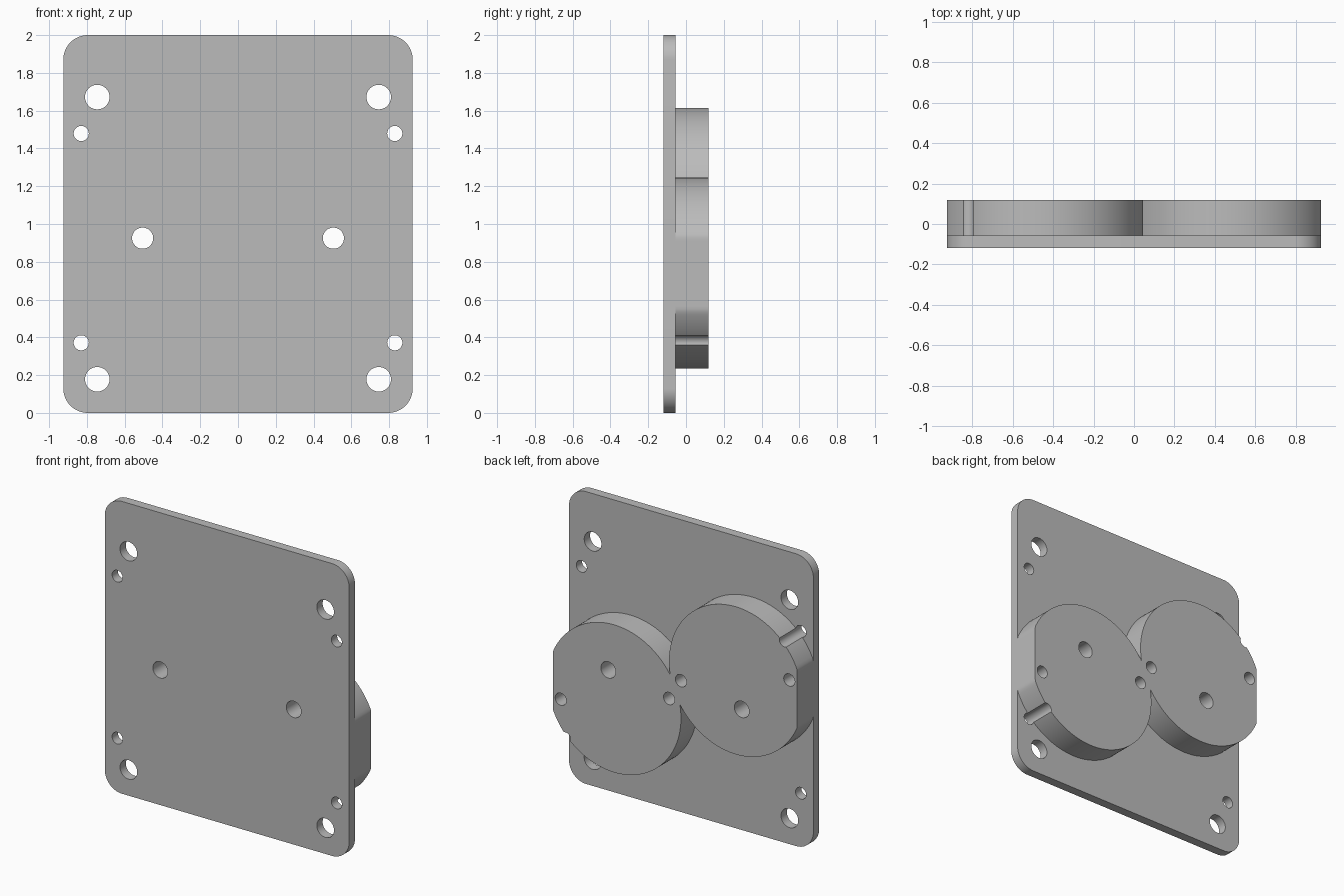
import bpy
import bmesh
from math import sin, cos, pi, radians

if "Cube" in bpy.data.objects:
    bpy.data.objects.remove(bpy.data.objects["Cube"], do_unlink=True)

HALF_W, HEIGHT, CORNER = 0.925, 2.0, 0.13
FRONT, SEAT, BACK = -0.119, -0.056, 0.119
MID = 0.925                                  # height of the rotational symmetry axis
DISC_R, DISC_X, DISC_RISE = 0.505, 0.46, 0.185

grey = bpy.data.materials.new("plain grey")
grey.use_nodes = True
colour = (0.5, 0.5, 0.5, 1)
grey.diffuse_color = colour
grey.node_tree.nodes["Principled BSDF"].inputs["Base Color"].default_value = colour


def arc(x, z, r, start=0.0, sweep=2 * pi, n=128, closed=True):
    steps = n if closed else n - 1
    return [(x + r * cos(start + sweep * i / steps),
             z + r * sin(start + sweep * i / steps)) for i in range(n)]


def prisms(name, profiles, y0, y1):
    """Extrude each closed x-z outline from y0 to y1 into one object."""
    bm = bmesh.new()
    for outline in profiles:
        face = bm.faces.new([bm.verts.new((x, y0, z)) for x, z in outline])
        grown = bmesh.ops.extrude_face_region(bm, geom=[face])["geom"]
        moved = [v for v in grown if isinstance(v, bmesh.types.BMVert)]
        bmesh.ops.translate(bm, verts=moved, vec=(0, y1 - y0, 0))
    bmesh.ops.recalc_face_normals(bm, faces=bm.faces)
    mesh = bpy.data.meshes.new(name)
    bm.to_mesh(mesh)
    bm.free()
    mesh.materials.append(grey)
    obj = bpy.data.objects.new(name, mesh)
    bpy.context.collection.objects.link(obj)
    return obj


def activate(obj):
    bpy.ops.object.select_all(action='DESELECT')
    obj.select_set(True)
    bpy.context.view_layer.objects.active = obj


def combine(obj, tool, operation):
    activate(obj)
    mod = obj.modifiers.new(operation, 'BOOLEAN')
    mod.operation, mod.object, mod.solver = operation, tool, 'EXACT'
    bpy.ops.object.modifier_apply(modifier=mod.name)


# Rounded mounting plate
outline = []
for k, (sx, sz) in enumerate([(1, 1), (-1, 1), (-1, -1), (1, -1)]):
    outline += arc(sx * (HALF_W - CORNER), HEIGHT / 2 + sz * (HEIGHT / 2 - CORNER),
                   CORNER, k * pi / 2, pi / 2, 17, False)
plate = prisms("mounting_plate", [outline], FRONT, SEAT)

# Two touching discs, trimmed flat at the plate edges
discs = []
for side, name in ((-1, "disc_pair"), (1, "second_disc")):
    ring = arc(side * DISC_X, MID - side * DISC_RISE, DISC_R, n=180)
    ring = [(max(-HALF_W, min(HALF_W, x)), z) for x, z in ring]
    discs.append(prisms(name, [ring], SEAT, BACK))
disc_pair, second = discs
combine(disc_pair, second, 'UNION')
bpy.data.objects.remove(second, do_unlink=True)

# Through holes; two of the small ones also groove the disc rims
holes = []
for s in (-1, 1):
    holes.append(arc(s * 0.505, MID, 0.056, n=48))
    for t in (-1, 1):
        holes.append(arc(s * 0.745, MID + t * 0.747, 0.065, n=48))
        holes.append(arc(s * 0.83, MID + t * 0.554, 0.04, n=48))
through = prisms("through_hole_cutter", holes, -0.3, 0.3)

# Blind screw holes at opposite ends of each disc
screws = [arc(s * x, MID - s * drop, 0.042, n=48)
          for s in (-1, 1) for x, drop in ((0.865, 0.297), (0.045, 0.073))]
blind = prisms("screw_hole_cutter", screws, SEAT + 0.02, 0.3)

combine(plate, through, 'DIFFERENCE')
combine(disc_pair, through, 'DIFFERENCE')
combine(disc_pair, blind, 'DIFFERENCE')
for cutter in (through, blind):
    bpy.data.objects.remove(cutter, do_unlink=True)

for obj in (plate, disc_pair):
    activate(obj)
    bpy.ops.object.shade_smooth_by_angle(angle=radians(30))
